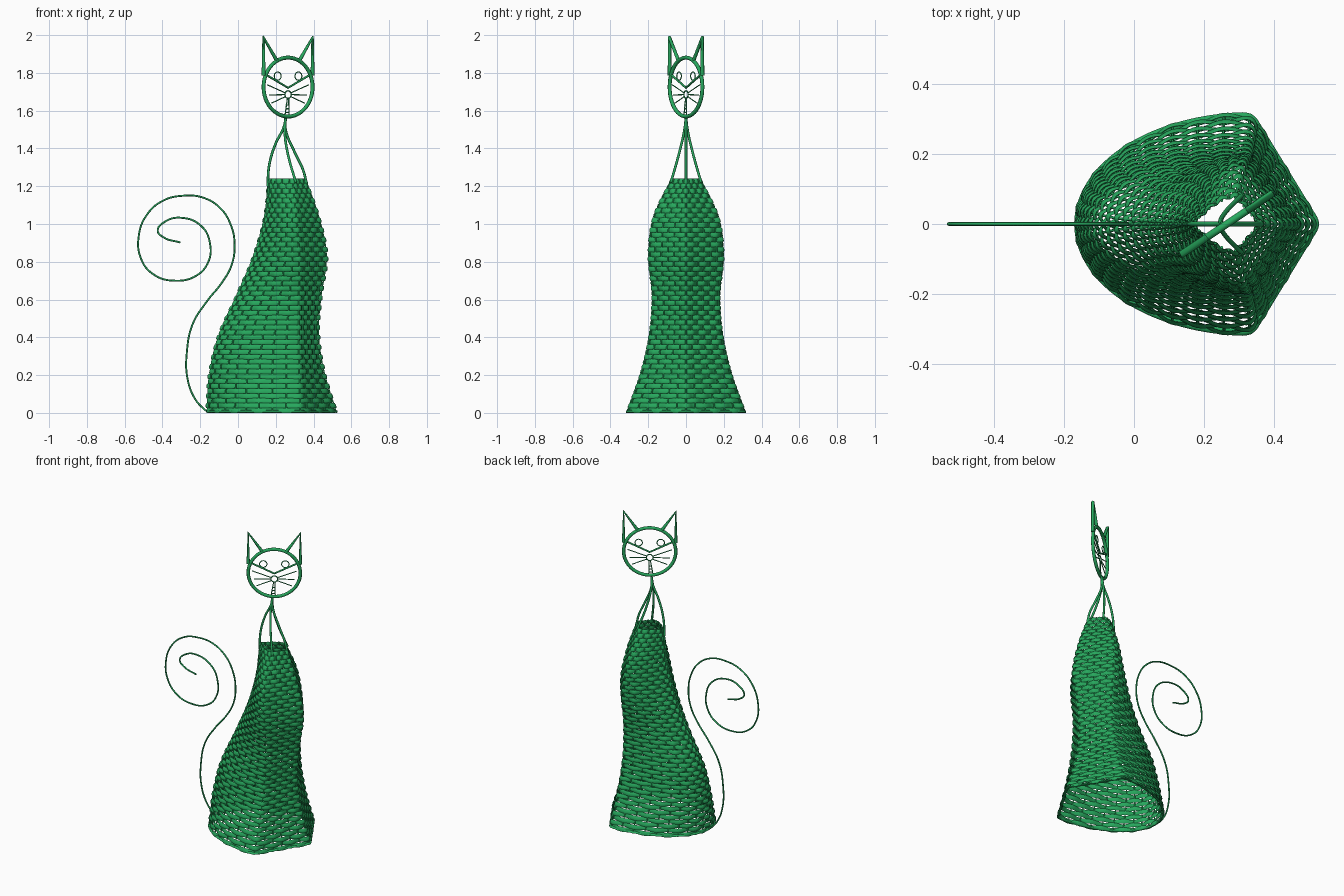
import bpy
from math import sin, cos, pi, radians
from mathutils import Vector

if "Cube" in bpy.data.objects:
    bpy.data.objects.remove(bpy.data.objects["Cube"])

green = bpy.data.materials.new("wicker_green")
green.use_nodes = True
COLOUR = (0.02, 0.39, 0.11, 1)
green.diffuse_color = COLOUR
green.node_tree.nodes["Principled BSDF"].inputs["Base Color"].default_value = COLOUR

HEIGHT = 1.24
STAKES = 32
HALF = STAKES // 2
BACK = 10          # stake gaps on each rounded back flank
ROWS = 48
STEPS = 6          # samples per stake gap

# Body outline at evenly spaced heights
BACK_X = [-.163, -.149, -.099, -.006, .083, .141, .161]
FRONT_X = [.527, .461, .428, .442, .472, .432, .358]
CORNER_X = [.335, .33, .325, .325, .325, .31, .29]
HALF_Y = [.313, .238, .19, .175, .195, .172, .076]


def spline(values, f):
    """Smooth interpolation through evenly spaced values, f from 0 to 1."""
    last = len(values) - 1
    s = min(max(f, 0), 1) * last
    i = min(int(s), last - 1)
    u = s - i
    b, c = values[i], values[i + 1]
    a = values[i - 1] if i else 2 * b - c
    d = values[i + 2] if i + 2 <= last else 2 * c - b
    return b + u / 2 * (c - a + u * (2*a - 5*b + 4*c - d + u * (3*(b - c) + d - a)))


def outline(t, f):
    """Horizontal body section: half ellipse at the back, pointed front."""
    t %= STAKES
    side = -1 if t > HALF else 1
    t = min(t, STAKES - t)
    back, front = spline(BACK_X, f), spline(FRONT_X, f)
    corner, width = spline(CORNER_X, f), spline(HALF_Y, f)
    if t < BACK:
        a = t / BACK * pi / 2
        pinch = 1 + max(0, f - .3) * 2.4
        return Vector((corner - (corner - back) * cos(a), side * width * sin(a) ** pinch))
    u = (t - BACK) / (HALF - BACK)
    return Vector((corner + (front - corner) * u, side * width * (1 - u)))


def section(t, f):
    """Outline with softened corners."""
    return (outline(t - .25, f) + outline(t, f) + outline(t + .25, f)) / 3


def finish(mesh, name):
    mesh.materials.clear()
    mesh.materials.append(green)
    for p in mesh.polygons:
        p.use_smooth = True
    mesh.set_sharp_from_angle(angle=radians(65))
    obj = bpy.data.objects.new(name, mesh)
    bpy.context.collection.objects.link(obj)
    return obj


def hoops(name, rows, thick, tall):
    """Closed flat strands leaning with the body; rows hold (height, wave amplitude)."""
    verts, faces = [], []
    count = STAKES * STEPS
    profile = [(1, -.5), (1, .5), (0, 1), (-1, .5), (-1, -.5), (0, -1)]
    sides = len(profile)
    for z, amp in rows:
        start = len(verts)
        f = z / HEIGHT
        low, high = max(f - .01, 0), min(f + .01, 1)
        for k in range(count):
            t = k / STEPS
            p = section(t, f)
            d = section(t + .2, f) - section(t - .2, f)
            n = Vector((-d.y, d.x)).normalized()
            lean = n.dot(section(t, high) - section(t, low)) / ((high - low) * HEIGHT)
            wave = amp * cos(pi * t)
            for out, up in profile:
                q = p + n * (wave + thick * out + tall * up * lean)
                verts.append((q.x, q.y, z + tall * up))
        for k in range(count):
            r0 = start + k * sides
            r1 = start + (k + 1) % count * sides
            for j in range(sides):
                m = (j + 1) % sides
                faces.append((r0 + j, r0 + m, r1 + m, r1 + j))
    mesh = bpy.data.meshes.new(name)
    mesh.from_pydata(verts, [], faces)
    mesh.update()
    return finish(mesh, name)


def wires(name, paths, radius, smooth=False, closed=False, sides=2):
    """Round wires along point lists, turned into one mesh."""
    curve = bpy.data.curves.new(name, 'CURVE')
    curve.dimensions = '3D'
    curve.bevel_depth = radius
    curve.bevel_resolution = sides
    curve.use_fill_caps = True
    curve.resolution_u = 8
    for path in paths:
        s = curve.splines.new('BEZIER' if smooth else 'POLY')
        points = s.bezier_points if smooth else s.points
        points.add(len(path) - 1)
        for point, co in zip(points, path):
            if smooth:
                point.co = co
                point.handle_left_type = point.handle_right_type = 'AUTO'
            else:
                point.co = (*co, 1)
        s.use_cyclic_u = closed
    temp = bpy.data.objects.new(name + "_path", curve)
    bpy.context.collection.objects.link(temp)
    graph = bpy.context.evaluated_depsgraph_get()
    mesh = bpy.data.meshes.new_from_object(temp.evaluated_get(graph))
    bpy.data.objects.remove(temp)
    return finish(mesh, name)


# Woven body: flat strands pass alternately outside and inside the stakes
pitch = HEIGHT / ROWS
weave = []
for r in range(ROWS):
    z = (r + .5) * pitch
    amp = .007 - .0035 * max(0, z / HEIGHT - .7) / .3
    weave.append((z, amp if r % 2 else -amp))
hoops("woven_body", weave, .0035, .0132)
hoops("bottom_hoop", [(.008, 0)], .008, .007)

# Upright stakes
levels = [i / 24 for i in range(25)]
stakes = [[(*section(t, f), f * HEIGHT) for f in levels] for t in range(STAKES)]
wires("stakes", stakes, .004, sides=1)

# Neck wires gather from the body rim to the chin
chin = (.252, 0, 1.565)
neck = [
    [chin, (.245, 0, 1.52), (.197, 0, 1.42), (.165, 0, 1.31), (.157, 0, 1.2)],
    [chin, (.252, 0, 1.5), (.3, 0, 1.38), (.345, 0, 1.285), (.365, 0, 1.2)],
]
for s in (-1, 1):
    neck.append([chin, (.247, s * .008, 1.5), (.262, s * .035, 1.38), (.306, s * .08, 1.22)])
wires("neck_wires", neck, .007, smooth=True)

# Curled tail
tail = [(-.17, .01), (-.225, .07), (-.267, .18), (-.27, .33), (-.24, .47), (-.165, .59),
        (-.085, .69), (-.035, .78), (-.018, .89), (-.04, 1), (-.095, 1.085), (-.18, 1.138),
        (-.285, 1.15), (-.4, 1.122), (-.485, 1.045), (-.525, .94), (-.515, .82), (-.45, .735),
        (-.34, .7), (-.22, .727), (-.157, .8), (-.148, .895), (-.19, .985), (-.3, 1.033),
        (-.39, 1.01), (-.425, .965), (-.395, .93), (-.305, .902)]
wires("tail", [[(x, 0, z) for x, z in tail]], .005, smooth=True)

# Head: flat wire face turned towards the front corner
MID = 1.725
ACROSS = Vector((.83, .555, 0)).normalized()


def face(u, v):
    return Vector((.265, 0, MID + v)) + ACROSS * u


def circle(u, v, r, n=24):
    return [face(u + r * cos(2 * pi * k / n), v + r * sin(2 * pi * k / n)) for k in range(n)]


def both(path):
    return [[face(s * u, v) for u, v in path] for s in (-1, 1)]


wires("head_ring", [circle(0, 0, .156, 48)], .0105, closed=True)
wires("ears", both([(.156, .06), (.156, .262), (.072, .14)]), .0105)
wires("brow", [[face(-.15, .07), face(0, -.004), face(.15, .07)]], .006)
wires("eyes", [circle(s * .066, .058, .022) for s in (-1, 1)], .003, closed=True)
wires("nose", [circle(0, -.04, .02)], .0035, closed=True)

whiskers = []
for tip_u, tip_v, root in ((.132, .012, -.03), (.12, -.042, -.04), (.105, -.085, -.052)):
    whiskers += both([(.02, root), (tip_u, tip_v)])
wires("whiskers", whiskers, .003)

# Mouth: two strands down to the chin with little rungs
mouth = [[face(-.004, -.06), face(-.02, -.152)], [face(.004, -.06), face(.006, -.152)]]
for v in (-.095, -.115, -.135):
    mouth.append([face(-.014, v), face(.005, v)])
wires("mouth", mouth, .003)
